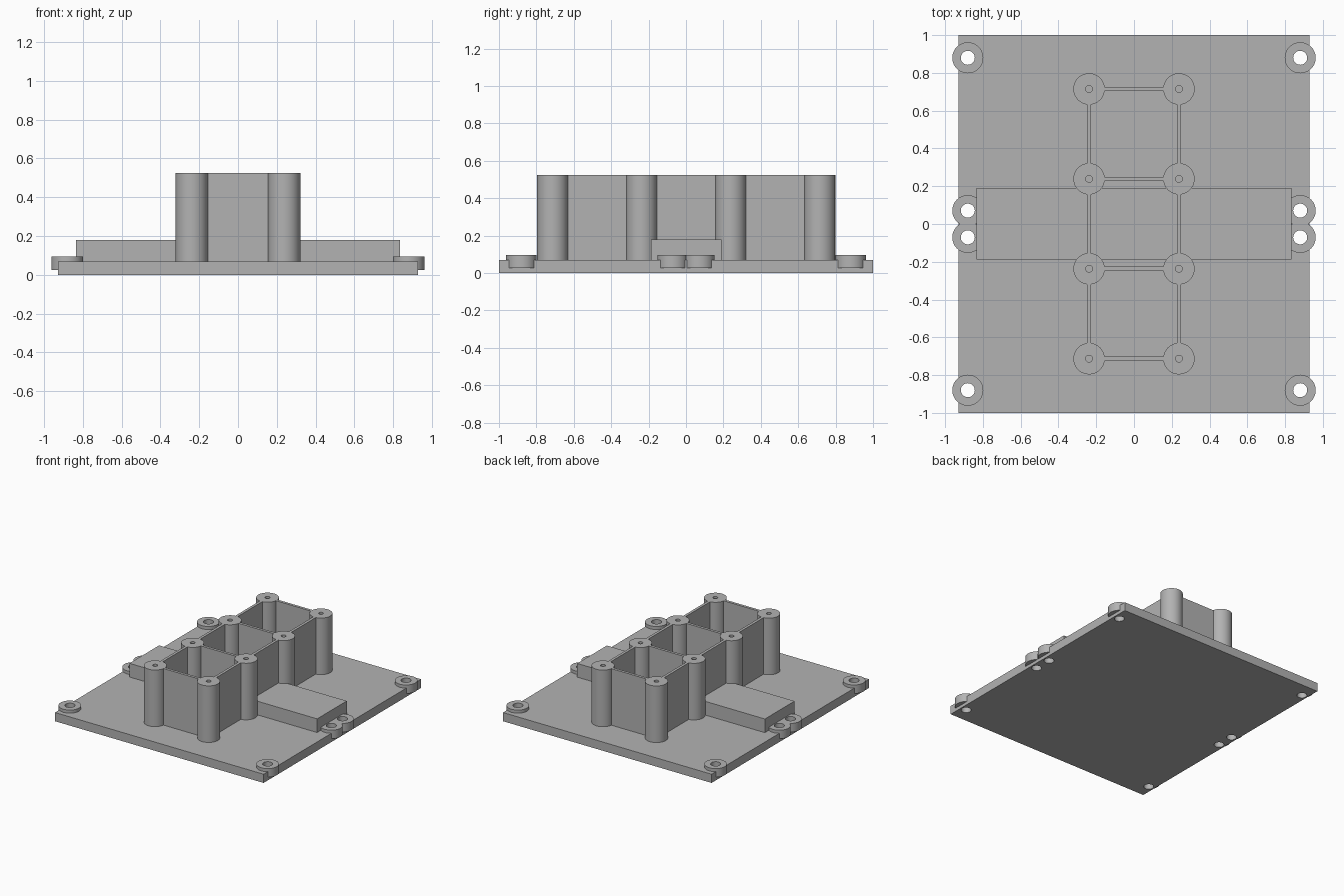
import bpy, bmesh, math

if "Cube" in bpy.data.objects:
    bpy.data.objects.remove(bpy.data.objects["Cube"])

PLATE_TOP, LUG_TOP, BLOCK_TOP, POST_TOP = 0.07, 0.095, 0.18, 0.525
SIDES = 64

grey = bpy.data.materials.new("grey")
grey.diffuse_color = (0.45, 0.45, 0.45, 1)
grey.use_nodes = True
grey.node_tree.nodes["Principled BSDF"].inputs["Base Color"].default_value = grey.diffuse_color


def finish(name, bm):
    bmesh.ops.recalc_face_normals(bm, faces=bm.faces[:])
    mesh = bpy.data.meshes.new(name)
    bm.to_mesh(mesh)
    bm.free()
    mesh.materials.append(grey)
    obj = bpy.data.objects.new(name, mesh)
    bpy.context.collection.objects.link(obj)
    return obj


def box(name, x0, x1, y0, y1, z0, z1):
    bm = bmesh.new()
    bmesh.ops.create_cube(bm, size=1)
    for v in bm.verts:
        v.co.x = x1 if v.co.x > 0 else x0
        v.co.y = y1 if v.co.y > 0 else y0
        v.co.z = z1 if v.co.z > 0 else z0
    return finish(name, bm)


def revolve(name, x, y, profile):
    """Turn a closed (radius, z) profile; radius 0 points become cap centres."""
    bm = bmesh.new()
    verts = [bm.verts.new((x + r, y, z)) for r, z in profile]
    edges = [bm.edges.new((verts[i], verts[(i + 1) % len(verts)]))
             for i in range(len(verts))
             if profile[i][0] + profile[(i + 1) % len(verts)][0] > 0]
    bmesh.ops.spin(bm, geom=verts + edges, cent=(x, y, 0), axis=(0, 0, 1),
                   angle=2 * math.pi, steps=SIDES, use_duplicate=False)
    bmesh.ops.remove_doubles(bm, verts=bm.verts[:], dist=1e-5)
    obj = finish(name, bm)
    bpy.ops.object.select_all(action='DESELECT')
    obj.select_set(True)
    bpy.context.view_layer.objects.active = obj
    bpy.ops.object.shade_smooth_by_angle(angle=math.radians(35))
    return obj


# Base plate
plate = box("base_plate", -0.928, 0.928, -1, 1, 0, PLATE_TOP)

# Screw lugs on the two long edges, with holes through the plate
for sx in (-1, 1):
    for y in (-0.88, -0.071, 0.071, 0.88):
        x, ro, ri = sx * 0.88, 0.082, 0.037
        revolve("screw_lug", x, y,
                [(ri, 0.026), (ro, 0.026), (ro, LUG_TOP), (ri, LUG_TOP)])
        cutter = revolve("hole_cutter", x, y,
                         [(0, -0.1), (ri, -0.1), (ri, 0.2), (0, 0.2)])
        cutter.hide_render = True
        cutter.hide_viewport = True
        cut = plate.modifiers.new("screw_hole", 'BOOLEAN')
        cut.operation = 'DIFFERENCE'
        cut.solver = 'EXACT'
        cut.object = cutter

# Low block crossing the plate
box("cross_block", -0.835, 0.835, -0.187, 0.19, PLATE_TOP, BLOCK_TOP)

# Posts with blind pilot holes
PX, ROWS = 0.238, (-0.713, -0.237, 0.239, 0.715)
for x in (-PX, PX):
    for y in ROWS:
        revolve("post", x, y,
                [(0, PLATE_TOP), (0.083, PLATE_TOP), (0.083, POST_TOP),
                 (0.018, POST_TOP), (0.018, 0.2), (0, 0.2)])

# Thin walls between the posts
GAP, HALF = 0.081, 0.011
for y in ROWS:
    box("cross_wall", -PX + GAP, PX - GAP, y - HALF, y + HALF, PLATE_TOP, POST_TOP)
for x in (-PX, PX):
    for a, b in zip(ROWS, ROWS[1:]):
        box("side_wall", x - HALF, x + HALF, a + GAP, b - GAP, PLATE_TOP, POST_TOP)
